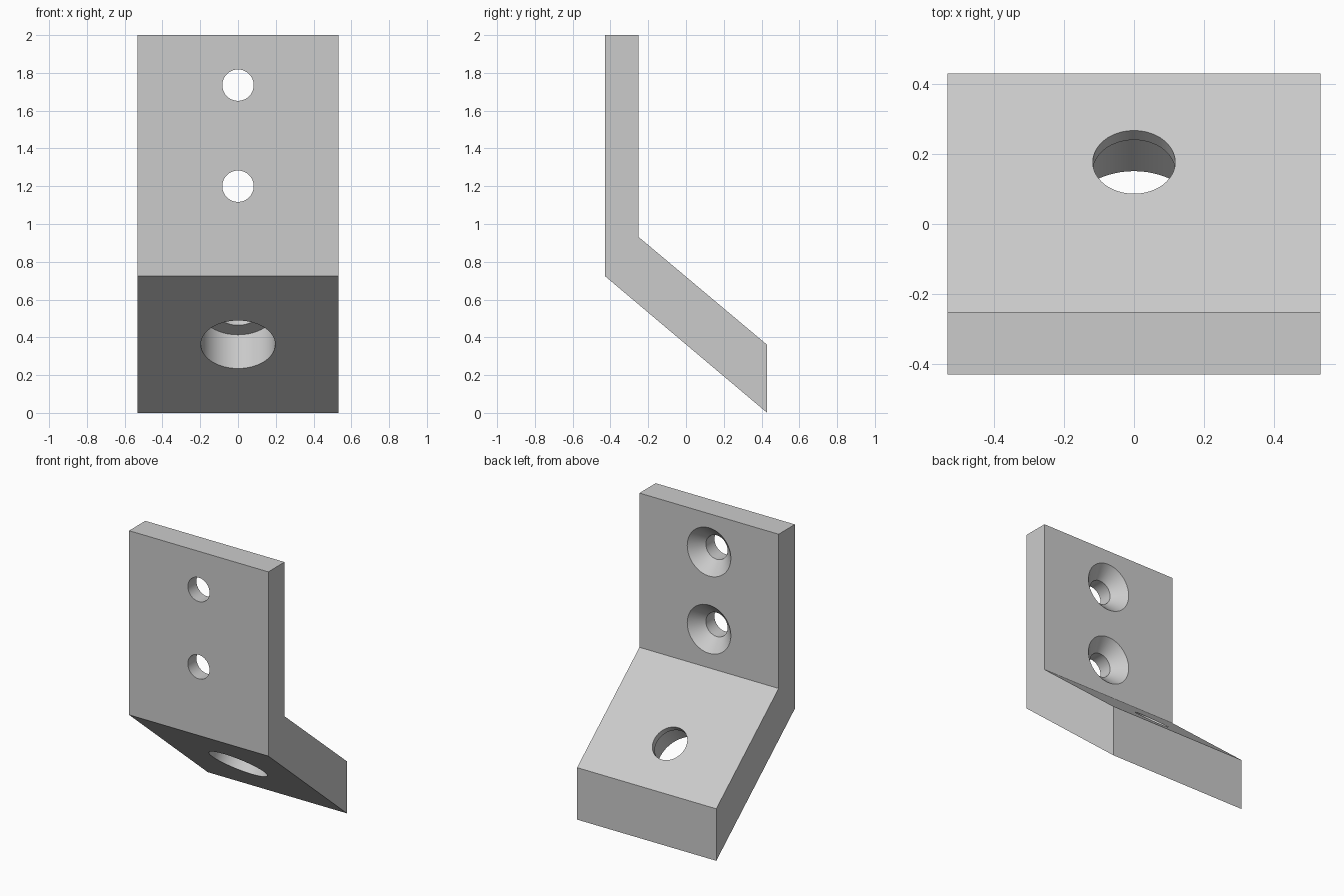
import bpy
import bmesh
from math import radians, sin, cos, tan
from mathutils import Vector

cube = bpy.data.objects.get("Cube")
if cube:
    bpy.data.objects.remove(cube)

# Single grey material
grey = bpy.data.materials.new("light grey")
grey.use_nodes = True
colour = (0.6, 0.6, 0.6, 1)
grey.diffuse_color = colour
grey.node_tree.nodes["Principled BSDF"].inputs["Base Color"].default_value = colour


def add_object(name, bm):
    bmesh.ops.recalc_face_normals(bm, faces=bm.faces)
    mesh = bpy.data.meshes.new(name)
    bm.to_mesh(mesh)
    bm.free()
    mesh.materials.append(grey)
    obj = bpy.data.objects.new(name, mesh)
    bpy.context.collection.objects.link(obj)
    return obj


def turned_cutter(name, profile, origin, axis, sides=64):
    """Closed solid of revolution from (radius, distance along axis) points."""
    bm = bmesh.new()
    rings = []
    for r, d in profile:
        ring = bmesh.ops.create_circle(bm, segments=sides, radius=r)["verts"]
        bmesh.ops.translate(bm, verts=ring, vec=(0, 0, d))
        rings.append(ring)
    for a, b in zip(rings, rings[1:]):
        for i in range(sides):
            j = (i + 1) % sides
            bm.faces.new((a[i], a[j], b[j], b[i]))
    bm.faces.new(rings[0])
    bm.faces.new(rings[-1])
    obj = add_object(name, bm)
    obj.rotation_euler = Vector(axis).to_track_quat("Z", "Y").to_euler()
    obj.location = origin
    obj.hide_render = True
    return obj


# Bent plate: side profile extruded across the width
half_w, front, inner, back = 0.533, -0.43, -0.252, 0.43
slope = radians(40)
low_bend, lip = 0.725, 0.36
high_bend = lip + (back - inner) * tan(slope)
profile = [(front, low_bend), (front, 2), (inner, 2),
           (inner, high_bend), (back, lip), (back, 0)]
bm = bmesh.new()
face = bm.faces.new([bm.verts.new((-half_w, y, z)) for y, z in profile])
extruded = bmesh.ops.extrude_face_region(bm, geom=[face])["geom"]
bmesh.ops.translate(bm, vec=(2 * half_w, 0, 0),
                    verts=[v for v in extruded if isinstance(v, bmesh.types.BMVert)])
bracket = add_object("angled_bracket", bm)

# Countersunk screw holes, wide end at the back of the upright
cutters = [turned_cutter("screw_hole_cutter",
                         [(0.167, -0.1), (0.167, 0), (0.083, 0.084), (0.083, 0.3)],
                         (0, inner, z), (0, -1, 0))
           for z in (1.2, 1.735)]

# Counterbored hole square to the sloping plate, wide end underneath
top_y = 0.177
top_z = lip + (back - top_y) * tan(slope)
cutters.append(turned_cutter("counterbore_cutter",
                             [(0.118, -0.1), (0.118, 0.042), (0.197, 0.042), (0.197, 0.6)],
                             (0, top_y, top_z), (0, -sin(slope), -cos(slope))))

# Cut the holes, then discard the cutters
bpy.context.view_layer.objects.active = bracket
bracket.select_set(True)
for cutter in cutters:
    mod = bracket.modifiers.new("hole", "BOOLEAN")
    mod.operation = "DIFFERENCE"
    mod.solver = "EXACT"
    mod.object = cutter
    bpy.ops.object.modifier_apply(modifier=mod.name)
    bpy.data.objects.remove(cutter)

bpy.ops.object.shade_smooth_by_angle(angle=radians(30))
